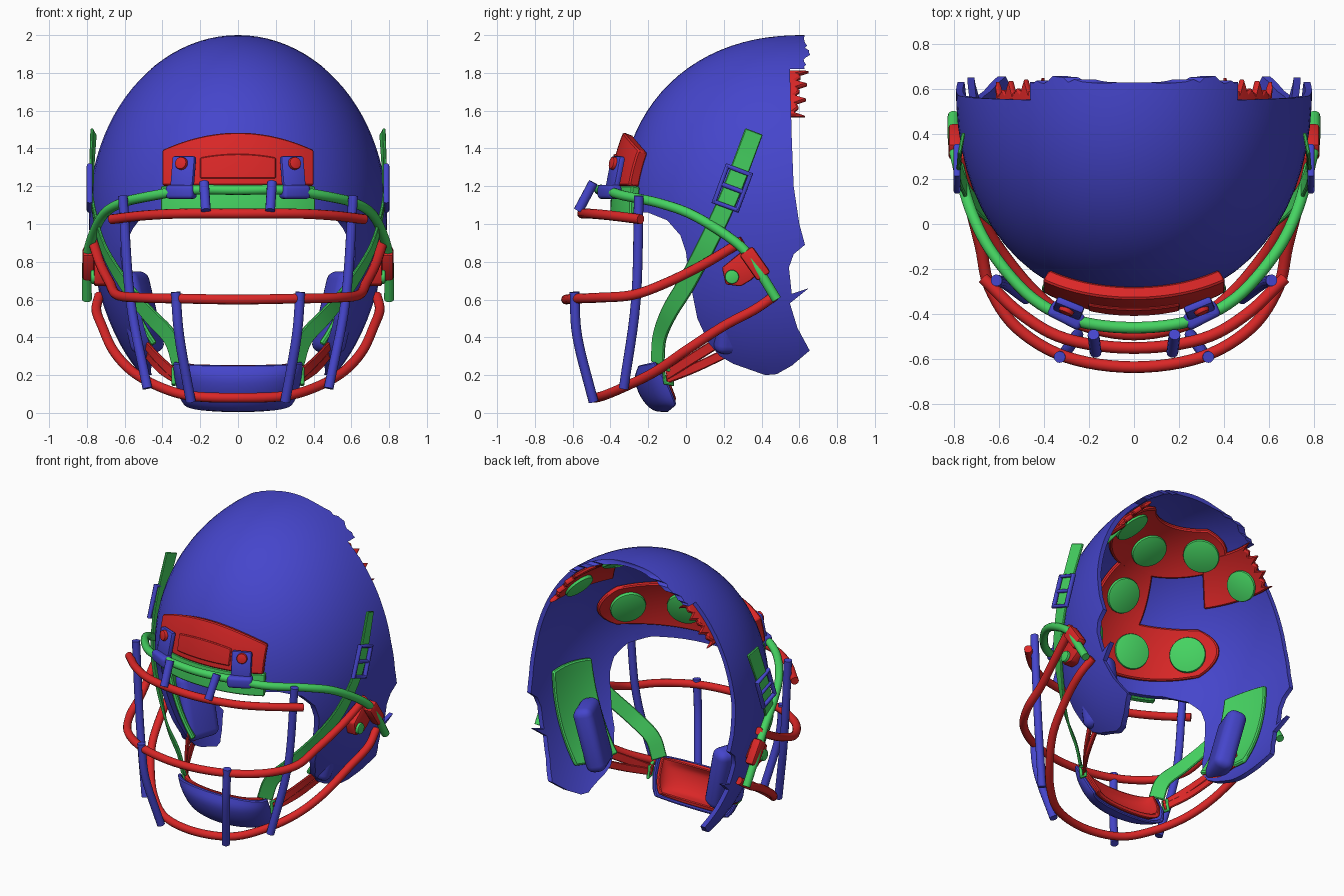
import bpy, bmesh, random
from math import sin, cos, radians, sqrt, hypot
from mathutils import Vector, Matrix, Euler

if "Cube" in bpy.data.objects:
    bpy.data.objects.remove(bpy.data.objects["Cube"])

random.seed(4)
COL = {}
for n, c in (("blue", (.06, .06, .6, 1)), ("red", (.7, .02, .02, 1)), ("green", (.06, .65, .12, 1))):
    COL[n] = bpy.data.materials.new(n)
    COL[n].diffuse_color = c
# Shell: radii, centre and front-to-back squareness
A, B, UP, DOWN, CY, CZ, N = .79, .97, .95, 1.12, .62, 1.05, 2.2


def shell_point(d, off=0):
    c = UP if d.z > 0 else DOWN
    d = d * (abs(d.y)**N + hypot(d.x, d.z)**N)**(-1 / N)
    return Vector((d.x * (A + off), CY + d.y * (B + off), CZ + d.z * (c + off)))


def aim(az, el):
    az, el = radians(az), radians(el)
    return Vector((sin(az) * cos(el), -cos(az) * cos(el), sin(el)))


def front_point(x, z, off):
    c = (UP if z > CZ else DOWN) + off
    r = hypot(x / (A + off), (z - CZ) / c)
    return Vector((x, CY - (B + off) * (1 - r**N)**(1 / N), z))


def side_point(s, y, z, off):
    c = (UP if z > CZ else DOWN) + off
    r = (1 - abs((y - CY) / (B + off))**N)**(1 / N)
    return Vector((s * (A + off) * sqrt(r * r - ((z - CZ) / c)**2), y, z))


def finish(ob, mat):
    """Apply modifiers, shade and colour."""
    bpy.ops.object.select_all(action='DESELECT')
    ob.select_set(True)
    bpy.context.view_layer.objects.active = ob
    bpy.ops.object.convert(target='MESH')
    bpy.ops.object.shade_smooth_by_angle(angle=radians(35))
    ob.data.materials.clear()
    ob.data.materials.append(COL[mat])
    return ob


def from_bm(name, bm):
    bmesh.ops.recalc_face_normals(bm, faces=bm.faces)
    me = bpy.data.meshes.new(name)
    bm.to_mesh(me)
    bm.free()
    ob = bpy.data.objects.new(name, me)
    bpy.context.collection.objects.link(ob)
    return ob


def bevel(ob, w, seg=2):
    m = ob.modifiers.new("bevel", 'BEVEL')
    m.width, m.segments, m.limit_method = w, seg, 'ANGLE'


def smooth(pts, n=6):
    """Catmull-Rom samples through the points."""
    p = [Vector(q) for q in pts]
    p = [2 * p[0] - p[1]] + p + [2 * p[-1] - p[-2]]
    out = []
    for i in range(1, len(p) - 2):
        a, b, c, d = p[i - 1:i + 3]
        for t in (k / n for k in range(n)):
            out.append(.5 * (2 * b + (c - a) * t + (2 * a - 5 * b + 4 * c - d) * t * t
                             + (3 * b - a - 3 * c + d) * t**3))
    return out + [p[-2]]


def tube(name, pts, mat, r=.026, closed=False):
    cu = bpy.data.curves.new(name, 'CURVE')
    cu.dimensions, cu.bevel_depth, cu.bevel_resolution, cu.use_fill_caps = '3D', r, 4, True
    sp = cu.splines.new('POLY')
    sp.points.add(len(pts) - 1)
    for q, v in zip(sp.points, pts):
        q.co = (*v, 1)
    sp.use_cyclic_u = closed
    ob = bpy.data.objects.new(name, cu)
    bpy.context.collection.objects.link(ob)
    return finish(ob, mat)


def arc(name, half, mat):
    """Tube mirrored about x = 0; half starts at the centre."""
    tube(name, smooth([(-x, y, z) for x, y, z in half[:0:-1]] + half), mat)


def patch(name, fn, thick, mat, nu=24, nv=12):
    bm = bmesh.new()
    g = [[bm.verts.new(fn(2 * i / nu - 1, 2 * j / nv - 1)) for i in range(nu + 1)] for j in range(nv + 1)]
    for j in range(nv):
        for i in range(nu):
            bm.faces.new((g[j][i], g[j][i + 1], g[j + 1][i + 1], g[j + 1][i]))
    ob = from_bm(name, bm)
    m = ob.modifiers.new("thickness", 'SOLIDIFY')
    m.thickness, m.offset = thick, 0
    bevel(ob, min(.008, thick * .3), 1)
    return finish(ob, mat)


def ribbon(name, pts, width, mat):
    p = smooth(pts)
    n = len(p) - 1

    def fn(u, v):
        i = round((u + 1) / 2 * n)
        t = p[min(i + 1, n)] - p[max(i - 1, 0)]
        side = t.cross(Vector((p[i].x, p[i].y - .2, 0))).normalized()
        return p[i] + side * v * width / 2
    return patch(name, fn, .016, mat, n, 1)


def prism(name, outline, x0, x1):
    bm = bmesh.new()
    f = bm.faces.new([bm.verts.new((x0, y, z)) for y, z in outline])
    r = bmesh.ops.extrude_face_region(bm, geom=[f])
    bmesh.ops.translate(bm, verts=[v for v in r['geom'] if isinstance(v, bmesh.types.BMVert)], vec=(x1 - x0, 0, 0))
    return from_bm(name, bm)


def box(name, loc, size, rot, mat, bev=.012, seg=2):
    bm = bmesh.new()
    m = Matrix.LocRotScale(Vector(loc), Euler([radians(a) for a in rot]), Vector(size))
    bmesh.ops.create_cube(bm, size=1, matrix=m)
    ob = from_bm(name, bm)
    bevel(ob, bev, seg)
    return finish(ob, mat)


def disc(name, loc, direction, r, depth, mat):
    bm = bmesh.new()
    m = Matrix.Translation(loc) @ Vector(direction).to_track_quat('Z', 'Y').to_matrix().to_4x4()
    bmesh.ops.create_cone(bm, cap_ends=True, segments=28, radius1=r, radius2=r, depth=depth, matrix=m)
    ob = from_bm(name, bm)
    bevel(ob, depth * .25)
    return finish(ob, mat)


# Helmet shell: hollow rounded dome trimmed by a side outline with a torn rear edge
bm = bmesh.new()
for off in (0, -.03):
    vs = bmesh.ops.create_uvsphere(bm, u_segments=64, v_segments=48, radius=1)['verts']
    for v in vs:
        v.co = shell_point(v.co.copy(), off)
    if off:
        bmesh.ops.reverse_faces(bm, faces=list({f for v in vs for f in v.link_faces}))
me = bpy.data.meshes.new("helmet_shell")
bm.to_mesh(me)
bm.free()
shell = bpy.data.objects.new("helmet_shell", me)
bpy.context.collection.objects.link(shell)
torn = [(random.uniform(.62, .66), 1.82 + .0125 * i) for i in range(14)]
cutter = prism("shell_cutter", [(-.6, 2.1), (-.6, 1.06), (-.2, 1.06), (-.1, 1.02), (-.03, .94), (0, .85), (.02, .7),
                                (.06, .5), (.12, .37), (.18, .3), (.25, .26), (.42, .2), (.48, .205), (.56, .25),
                                (.655, .33), (.59, .45), (.55, .58), (.65, .66), (.56, .63), (.545, .77), (.57, .84),
                                (.63, .89), (.6, 1.0), (.57, 1.2), (.56, 1.45), (.55, 1.82)] + torn + [(.65, 2.1)], -1, 1)
cutter.hide_render = True
m = shell.modifiers.new("trim", 'BOOLEAN')
m.operation, m.solver, m.object = 'INTERSECT', 'EXACT', cutter
finish(shell, "blue")
bpy.data.objects.remove(cutter)

# Brow bumper, its raised panel and the strip beneath
def bumper(w, z0, z1, drop, off):
    def fn(u, v):
        x = u * w
        return front_point(x, z0 + (v + 1) / 2 * (z1 - drop * x * x - z0), off)
    return fn

patch("brow_bumper", bumper(.39, 1.2, 1.475, .6, .03), .06, "red")
patch("brow_bumper_panel", bumper(.2, 1.24, 1.37, .5, .06), .02, "red")
patch("brow_strip", bumper(.4, 1.05, 1.2, 0, .025), .05, "green")

# Face guard bars
arc("guard_top_bar", [(0, -.46, 1.18), (.25, -.43, 1.18), (.45, -.33, 1.15), (.62, -.14, 1.11), (.72, .05, 1.04),
                      (.785, .28, .89), (.8, .38, .76), (.8, .48, .6)], "green")
arc("guard_brow_bar", [(0, -.55, 1.055), (.3, -.51, 1.055), (.5, -.4, 1.045), (.67, -.24, 1.025)], "red")
arc("guard_middle_bar", [(0, -.635, .6), (.3, -.59, .605), (.52, -.46, .61), (.64, -.28, .625), (.68, -.1, .69),
                         (.73, .1, .79), (.77, .3, .91)], "red")
arc("guard_lower_bar", [(0, -.49, .08), (.25, -.44, .09), (.42, -.32, .14), (.56, -.16, .22), (.66, 0, .33),
                        (.72, .2, .46), (.75, .36, .545), (.735, .47, .62)], "red")

# Chin cup: profile blended from the centre to the side wings, plus padding
mid = smooth([(0, -.24, .25), (0, -.26, .18), (0, -.23, .09), (0, -.17, .025), (0, -.09, .015)], 4)
wing = smooth([(0, -.15, .275), (0, -.11, .22), (0, -.07, .16), (0, -.05, .1), (0, -.045, .05)], 4)

def cup(shrink):
    def fn(u, v):
        i = round((v + 1) * 8)
        t = radians(85) * u
        p = wing[i].lerp(mid[i], cos(t)**.8)
        p.x = .335 * sin(t) * (1 - .0007 * i * i)
        return p.lerp(Vector((0, -.06, .25)), shrink)
    return fn

patch("chin_cup", cup(0), .022, "blue", 28, 16)
patch("chin_cup_padding", cup(.13), .03, "red", 28, 16)

# Inner liner panels and round pads
def liner(az0, az1, el0, el1):
    def fn(u, v):
        a, b = u * sqrt(1 - .3 * v * v), v * sqrt(1 - .3 * u * u)
        return shell_point(aim((az0 + az1) / 2 + a * (az1 - az0) / 2, (el0 + el1) / 2 + b * (el1 - el0) / 2), -.048)
    return fn

patch("forehead_liner", liner(-56, 56, 6, 29), .03, "red", 32)
patch("centre_liner", liner(-18, 18, 22, 52), .03, "red")
patch("crown_liner", liner(-72, 72, 48, 73), .03, "red", 32)
for i, (az, el) in enumerate([(-14, 17), (14, 17), (-42, 17), (42, 17), (0, 38), (-50, 59), (0, 59), (50, 59)]):
    d = aim(az, el)
    disc(f"liner_pad_{i + 1}", shell_point(d, -.075), (d.x / A, d.y / B, d.z / UP), .115, .035, "green")

# Parts on both sides
for s, side in ((-1, "left"), (1, "right")):
    def mir(pts):
        return [(s * x, y, z) for x, y, z in pts]
    # Upright guard bars
    tube("guard_side_upright_" + side, smooth(mir([(.61, -.25, 1.15), (.57, -.265, .6), (.48, -.33, .13)])), "blue")
    tube("guard_front_upright_" + side, smooth(mir([(.33, -.59, .64), (.31, -.575, .4), (.25, -.49, .06)])), "blue")
    tube("guard_short_upright_" + side, mir([(.18, -.49, 1.22), (.17, -.57, 1.07)]), "blue")
    # Brow clamp
    box("brow_clamp_" + side, (s * .3, -.405, 1.17), (.16, .075, .075), (0, 0, s * 27), "blue", .02, 3)
    box("brow_clamp_plate_" + side, (s * .29, -.375, 1.27), (.13, .035, .18), (-12, 0, s * 22), "blue")
    disc("brow_screw_" + side, (s * .298, -.38, 1.32), (s * .4, -.9, .2), .034, .04, "red")
    # Jaw clip
    plate = prism("jaw_clip_plate_" + side, [(.19, .77), (.29, .85), (.36, .86), (.42, .77), (.34, .7), (.29, .67),
                                             (.21, .68)], s * .69, s * .762)
    bevel(plate, .01)
    finish(plate, "red")
    box("jaw_clip_" + side, (s * .792, .365, .79), (.062, .085, .17), (35, 0, 0), "red", .015)
    disc("jaw_screw_" + side, (s * .765, .243, .72), (s, 0, 0), .037, .03, "green")
    # Chin straps, buckle and loop
    ribbon("chin_strap_" + side, mir([(.765, .36, 1.49), (.775, .27, 1.25), (.765, .2, 1.08), (.71, .1, .87),
                                      (.6, 0, .68), (.48, -.09, .53), (.36, -.14, .4), (.31, -.15, .26)]), .1, "green")
    c = Vector((s * .785, .245, 1.19))
    along, across = Vector((0, .35, .94)), Vector((0, .94, -.35))
    tube("strap_buckle_" + side, [c + along * a + across * b for a, b in
                                  ((.1, .065), (.1, -.065), (-.1, -.065), (-.1, .065))], "blue", .016, True)
    tube("strap_buckle_bar_" + side, [c + across * -.07, c + across * .07], "blue", .012)
    ribbon("lower_strap_" + side, mir([(.33, -.1, .2), (.42, .03, .285), (.51, .2, .39), (.56, .34, .46)]), .055, "red")
    ribbon("lower_strap_second_" + side, mir([(.33, -.1, .18), (.42, .05, .24), (.49, .22, .32), (.54, .36, .38)]),
           .05, "red")
    tube("strap_loop_" + side, mir([(.34, -.12, .235), (.34, -.08, .225), (.34, -.07, .15), (.34, -.11, .16)]),
         "green", .012, True)
    # Cheek plate and jaw pad
    patch("cheek_plate_" + side, lambda u, v: side_point(s, .28 + .16 * u * sqrt(1 - .1 * v * v),
                                                         .67 + .32 * v * sqrt(1 - .1 * u * u), -.055), .03, "green")
    box("jaw_pad_" + side, (s * .52, .28, .53), (.13, .25, .44), (0, s * 14, s * 20), "blue", .05, 4)
    # Rear side liner with torn edge
    def rear(u, v):
        p = shell_point(aim(s * (68 + 18 * u), 46 + 11 * v), -.05)
        if u > .99:
            p.y += (.07, 0, .03, .01)[round((v + 1) * 6) % 4]
        return p
    patch("rear_side_liner_" + side, rear, .03, "red", 12, 12)
    d = aim(s * 74, 41)
    disc("rear_side_pad_" + side, shell_point(d, -.075), (d.x / A, d.y / B, d.z / UP), .1, .035, "green")

for m in bpy.data.materials:
    if m.users and not m.is_grease_pencil:
        m.use_nodes = True
        m.node_tree.nodes["Principled BSDF"].inputs["Base Color"].default_value = m.diffuse_color
